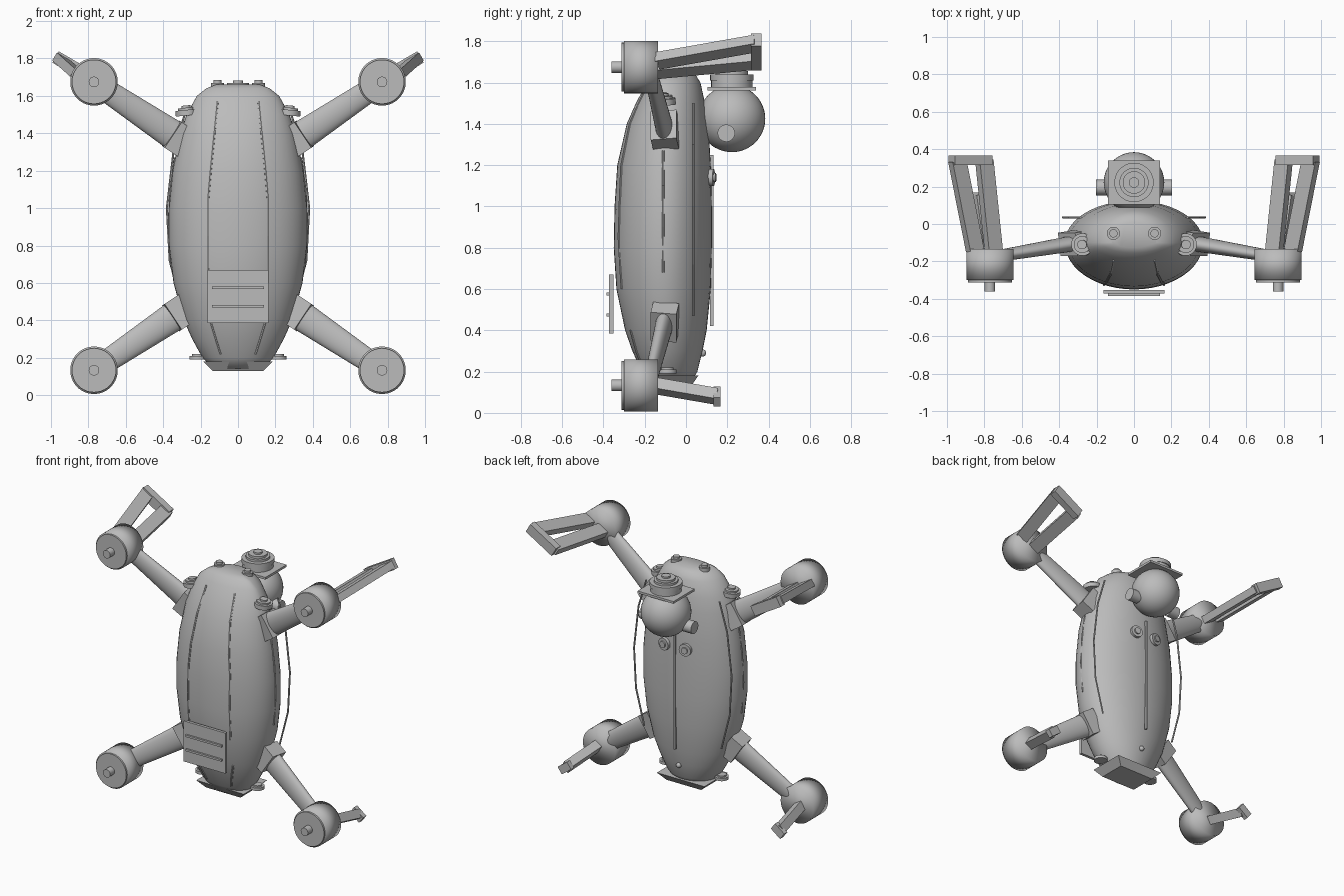
import bpy, bmesh, math
from mathutils import Vector, Matrix

cube = bpy.data.objects.get("Cube")
if cube:
    bpy.data.objects.remove(cube, do_unlink=True)

grey = bpy.data.materials.new("plain grey")
grey.use_nodes = True
COLOUR = (0.5, 0.5, 0.5, 1)
grey.diffuse_color = COLOUR
grey.node_tree.nodes["Principled BSDF"].inputs["Base Color"].default_value = COLOUR


def finish(name, bm, mirror=False, angle=35):
    """Turn a bmesh in world space into an object, optionally mirrored left to right."""
    bmesh.ops.recalc_face_normals(bm, faces=bm.faces)
    me = bpy.data.meshes.new(name)
    bm.to_mesh(me)
    bm.free()
    me.materials.append(grey)
    me.shade_smooth()
    if angle:
        me.set_sharp_from_angle(angle=math.radians(angle))
    ob = bpy.data.objects.new(name, me)
    bpy.context.collection.objects.link(ob)
    if mirror:
        mod = ob.modifiers.new("Mirror", 'MIRROR')
        mod.use_mirror_merge = False
    return ob


def frame(a, b, side):
    """Matrix centred between a and b, z along the line, x close to side."""
    a, b = Vector(a), Vector(b)
    z = (b - a).normalized()
    y = z.cross(Vector(side)).normalized()
    x = y.cross(z)
    m = Matrix((x, y, z)).transposed().to_4x4()
    return Matrix.Translation((a + b) / 2) @ m, (b - a).length


def rod(bm, a, b, r0, r1=None, side=(0.3, 1, 0.1), flat=1.0, seg=24):
    m, length = frame(a, b, side)
    bmesh.ops.create_cone(bm, cap_ends=True, segments=seg, radius1=r0,
                          radius2=r0 if r1 is None else r1, depth=length,
                          matrix=m @ Matrix.Diagonal((flat, 1, 1, 1)))


def beam(bm, a, b, w, d, side=(0, 1, 0)):
    m, length = frame(a, b, side)
    bmesh.ops.create_cube(bm, size=1, matrix=m @ Matrix.Diagonal((w, d, length, 1)))


def path(bm, pts, r):
    for a, b in zip(pts, pts[1:]):
        rod(bm, a, b, r, seg=6)


def stack(bm, centre, axis, steps, seg=32):
    """Stepped discs along an axis: (start, end, radius)."""
    c, ax = Vector(centre), Vector(axis).normalized()
    for s, e, r in steps:
        rod(bm, c + ax * s, c + ax * e, r, seg=seg)


# Body profile: height, half width, front y, back y
PROFILE = [(0.14, 0.13, -0.18, 0.02), (0.2, 0.19, -0.215, 0.055), (0.3, 0.245, -0.26, 0.08),
           (0.4, 0.29, -0.295, 0.1), (0.6, 0.345, -0.337, 0.12), (0.8, 0.37, -0.35, 0.125),
           (1.0, 0.37, -0.346, 0.125), (1.2, 0.35, -0.333, 0.12), (1.4, 0.31, -0.287, 0.108),
           (1.5, 0.275, -0.243, 0.092), (1.6, 0.22, -0.19, 0.07), (1.64, 0.17, -0.155, 0.045),
           (1.66, 0.12, -0.125, 0.01)]
MID = -0.1


def section(z):
    for lo, hi in zip(PROFILE, PROFILE[1:]):
        if z <= hi[0]:
            t = (z - lo[0]) / (hi[0] - lo[0])
            return [p + (q - p) * t for p, q in zip(lo, hi)][1:]
    return PROFILE[-1][1:]


def on_body(x, z, back=False):
    w, f, b = section(z)
    depth = (b if back else f) - MID
    return Vector((x, MID + depth * math.sqrt(max(0, 1 - (x / w) ** 2)), z))


bm = bmesh.new()
rings = []
SEG = 48
for z, w, f, b in PROFILE:
    ring = []
    for i in range(SEG):
        a = math.tau * i / SEG
        s = math.sin(a)
        ring.append(bm.verts.new((w * math.cos(a), MID + s * ((b if s > 0 else f) * math.copysign(1, s)
                                  - MID * math.copysign(1, s)), z)))
    rings.append(ring)
for r, q in zip(rings, rings[1:]):
    for i in range(SEG):
        j = (i + 1) % SEG
        bm.faces.new((r[i], r[j], q[j], q[i]))
bm.faces.new(rings[0])
bm.faces.new(rings[-1])
finish("body", bm, angle=60)

# Front trim lines, side strips and outer wires
bm = bmesh.new()
path(bm, [on_body(0.11 + 0.05 * min(1, (1.57 - z) / 0.5), z)
          for z in (1.57, 1.4, 1.2, 1.05, 0.85, 0.6)], 0.007)
path(bm, [on_body(x, z) for x, z in ((0.15, 0.4), (0.12, 0.3), (0.095, 0.22))], 0.007)
finish("front_trim", bm, True)

bm = bmesh.new()
path(bm, [(section(z)[0], -0.11, z) for z in (1.27, 1.1, 0.9, 0.68)], 0.006)
finish("side_strip", bm, True)

bm = bmesh.new()
path(bm, [(0.285, 0.035, 1.5), (0.345, 0.035, 1.3), (0.38, 0.035, 1.0),
          (0.365, 0.035, 0.72), (0.3, 0.035, 0.47)], 0.006)
finish("side_wire", bm, True)

# Front panel with two ribs
bm = bmesh.new()
beam(bm, (0, -0.362, 0.385), (0, -0.362, 0.67), 0.02, 0.325)
finish("front_panel", bm)
bm = bmesh.new()
for z in (0.475, 0.575):
    beam(bm, (-0.14, -0.375, z), (0.14, -0.375, z), 0.02, 0.014)
finish("panel_ribs", bm)

# Back spine, buttons and small knob
bm = bmesh.new()
beam(bm, (0, 0.125, 0.42), (0, 0.125, 1.25), 0.016, 0.012)
finish("back_spine", bm)
bm = bmesh.new()
stack(bm, (0.08, 0.11, 1.14), (0.15, 1, 0), [(0, 0.025, 0.042), (0.02, 0.035, 0.022)])
finish("back_button", bm, True)
bm = bmesh.new()
bmesh.ops.create_uvsphere(bm, u_segments=16, v_segments=8, radius=0.018,
                          matrix=Matrix.Translation((0, 0.08, 0.29)))
finish("back_knob", bm)

# Tapered foot under the body
bm = bmesh.new()
bmesh.ops.create_cone(bm, cap_ends=True, segments=4, radius1=0.135 * math.sqrt(2),
                      radius2=0.185 * math.sqrt(2), depth=0.05,
                      matrix=Matrix.Translation((0, -0.07, 0.155)) @ Matrix.Diagonal((1, 0.7, 1, 1))
                      @ Matrix.Rotation(math.pi / 4, 4, 'Z'))
finish("bottom_foot", bm)

# Stepped knobs on the shoulders, top and lower corners
bm = bmesh.new()
stack(bm, (0.275, -0.11, 1.515), (0.1, 0, 1),
      [(-0.02, 0.01, 0.06), (0, 0.022, 0.045), (0, 0.034, 0.025)])
finish("shoulder_knob", bm, True)
bm = bmesh.new()
stack(bm, (0.11, -0.05, 1.63), (0, 0, 1), [(0, 0.04, 0.035), (0.03, 0.055, 0.022)])
finish("top_knob", bm, True)
bm = bmesh.new()
stack(bm, (0.215, -0.09, 0.2), (0, 0, 1), [(-0.01, 0.01, 0.045), (0, 0.02, 0.03)])
finish("lower_knob", bm, True)

# Arms, sockets and motors
for label, root_z, motor_z in (("upper", 1.36, 1.675), ("lower", 0.45, 0.133)):
    root, tip = Vector((0.3, -0.1, root_z)), Vector((0.72, -0.17, motor_z))
    tip.z -= 0.035 * (1 if label == "upper" else -1)
    along = (tip - root).normalized()
    bm = bmesh.new()
    rod(bm, root, tip, 0.082, 0.06, side=(0, 1, 0), flat=0.52, seg=32)
    finish(label + "_arm", bm, True)
    bm = bmesh.new()
    beam(bm, root - along * 0.03, root + along * 0.065, 0.125, 0.165)
    finish(label + "_socket", bm, True)
    bm = bmesh.new()
    rod(bm, (0.77, -0.3, motor_z), (0.77, -0.135, motor_z), 0.127, seg=48)
    finish(label + "_motor", bm, True, angle=0)
    bm = bmesh.new()
    stack(bm, (0.77, -0.29, motor_z), (0, -1, 0), [(0, 0.022, 0.118), (0, 0.072, 0.028)], 40)
    finish(label + "_motor_cap", bm, True)

# Upper folding struts joined by a crossbar
inner, outer = Vector((0.80, 0.34, 1.705)), Vector((0.945, 0.34, 1.79))
slope = (outer - inner).normalized()
bm = bmesh.new()
beam(bm, (0.75, -0.14, 1.66), inner, 0.085, 0.05, side=slope)
beam(bm, (0.85, -0.14, 1.705), outer, 0.085, 0.05, side=slope)
beam(bm, inner - slope * 0.03, outer + slope * 0.035, 0.05, 0.07)
finish("upper_strut", bm, True)

# Lower single struts with end caps
bm = bmesh.new()
end = Vector((0.83, 0.15, 0.08))
beam(bm, (0.79, -0.14, 0.13), end, 0.06, 0.06, side=slope)
cap = Vector((0.8, 0, -0.6))
beam(bm, end - cap * 0.045, end + cap * 0.045, 0.035, 0.055)
finish("lower_strut", bm, True)

# Head ball with side stubs, brim and stepped cap
bm = bmesh.new()
bmesh.ops.create_uvsphere(bm, u_segments=40, v_segments=24, radius=0.162,
                          matrix=Matrix.Translation((0, 0.222, 1.425)))
finish("head_ball", bm)
bm = bmesh.new()
rod(bm, (0.13, 0.195, 1.355), (0.203, 0.195, 1.355), 0.042)
finish("head_stub", bm, True)
bm = bmesh.new()
beam(bm, (0, 0.222, 1.562), (0, 0.222, 1.578), 0.235, 0.28)
finish("head_brim", bm)
bm = bmesh.new()
stack(bm, (0, 0.222, 1.57), (0, 0, 1), [(0, 0.05, 0.1), (0.04, 0.07, 0.105), (0.06, 0.085, 0.078),
                                        (0.08, 0.1, 0.06), (0.09, 0.112, 0.028)], 40)
finish("head_cap", bm)
